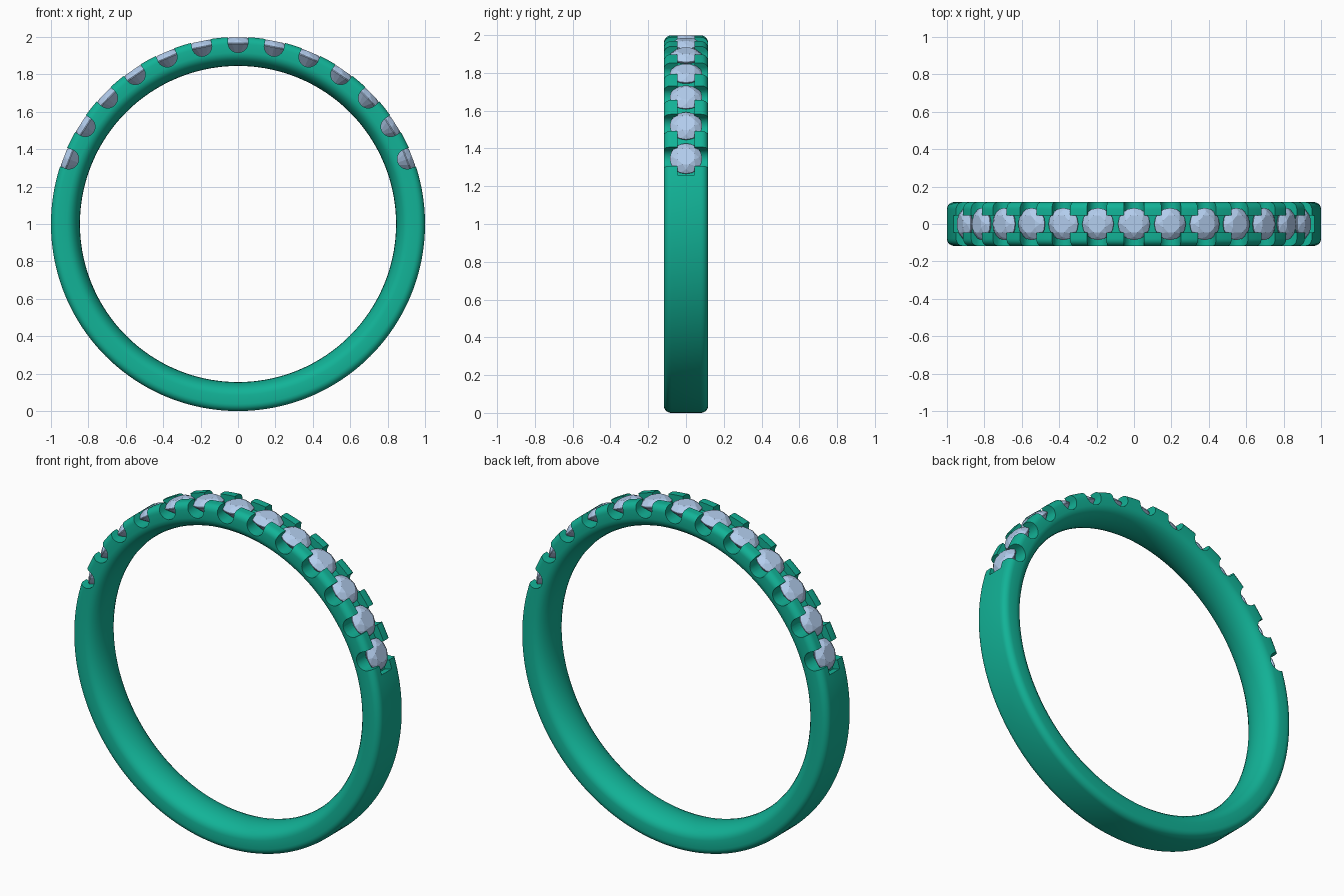
import bpy, bmesh, math
from mathutils import Matrix, Vector

if "Cube" in bpy.data.objects:
    bpy.data.objects.remove(bpy.data.objects["Cube"])

COUNT, STEP = 13, math.radians(11.5)   # stones along the top of the band
CENTRE = Vector((0, 0, 1))


def material(name, colour):
    m = bpy.data.materials.new(name)
    m.diffuse_color = colour
    m.use_nodes = True
    m.node_tree.nodes["Principled BSDF"].inputs["Base Color"].default_value = m.diffuse_color
    return m


def make_object(name, bm, mat=None):
    bmesh.ops.recalc_face_normals(bm, faces=bm.faces[:])
    me = bpy.data.meshes.new(name)
    bm.to_mesh(me)
    bm.free()
    ob = bpy.data.objects.new(name, me)
    bpy.context.collection.objects.link(ob)
    if mat:
        me.materials.append(mat)
    return ob


def polar(angle, r, y):
    """Point on the ring; angle 0 is the top, positive towards +x."""
    return CENTRE + Vector((r * math.sin(angle), y, r * math.cos(angle)))


def sweep(profile, angles, closed):
    """Sweep a closed (r, y) profile around the ring axis."""
    bm = bmesh.new()
    rings = [[bm.verts.new(polar(a, r, y)) for r, y in profile] for a in angles]
    n = len(profile)
    for i in range(len(rings) if closed else len(rings) - 1):
        p, q = rings[i], rings[(i + 1) % len(rings)]
        for j in range(n):
            k = (j + 1) % n
            bm.faces.new((p[j], p[k], q[k], q[j]))
    if not closed:
        bm.faces.new(rings[0])
        bm.faces.new(rings[-1])
    return bm


teal = material("band_teal", (0.006, 0.45, 0.31, 1))
ice = material("stone_blue", (0.45, 0.61, 0.85, 1))

# Band: rounded outer corners, comfort-fit inside
half = [(1.0, 0.0), (1.0, 0.078)]
half += [(0.962 + 0.038 * math.cos(t), 0.079 + 0.038 * math.sin(t))
         for t in (math.radians(d) for d in (15, 30, 45, 60, 75, 90))]
half += [(0.845 + 0.07 * (1 - math.cos(t)), 0.117 * math.sin(t))
         for t in (math.radians(d) for d in (90, 75, 60, 45, 30, 15, 0))]
profile = half + [(r, -y) for r, y in reversed(half[1:-1])]
band = make_object("band", sweep(profile, [math.tau * i / 192 for i in range(192)], True), teal)

stone_angles = [(i - (COUNT - 1) / 2) * STEP for i in range(COUNT)]

# Cutter: U-shaped notches across the band, one below each stone
bm = bmesh.new()
w, base = 0.053, 0.969
outline = [(w, 1.1)] + [(w * math.cos(t), base - w * math.sin(t))
                        for t in (math.pi * i / 16 for i in range(17))] + [(-w, 1.1)]
for a in stone_angles:
    rot = Matrix.Translation(CENTRE) @ Matrix.Rotation(a, 4, 'Y')
    front, back = [[bm.verts.new(rot @ Vector((t, y, r))) for t, r in outline]
                   for y in (-0.2, 0.2)]
    bm.faces.new(front)
    bm.faces.new(back)
    for j in range(len(outline)):
        k = (j + 1) % len(outline)
        bm.faces.new((front[j], front[k], back[k], back[j]))
notches = make_object("notch_cutter", bm)

# Cutter: shallow channel down the middle that leaves pairs of prongs
end = math.radians(75)
channel = make_object("channel_cutter", sweep(
    [(0.955, -0.046), (0.955, 0.046), (1.1, 0.046), (1.1, -0.046)],
    [-end + 2 * end * i / 90 for i in range(91)], False))

bpy.context.view_layer.objects.active = band
for cutter in (notches, channel):
    mod = band.modifiers.new(cutter.name, 'BOOLEAN')
    mod.operation, mod.solver, mod.object = 'DIFFERENCE', 'EXACT', cutter
    bpy.ops.object.modifier_apply(modifier=mod.name)
    bpy.data.objects.remove(cutter)

bpy.ops.object.select_all(action='DESELECT')
band.select_set(True)
bpy.ops.object.shade_smooth_by_angle(angle=math.radians(30))

# Stones: round brilliants, faceted by a convex hull (radius, height, sides, turn)
tiers = [(0.048, 0.997, 8, 0.5), (0.069, 0.985, 8, 0.0),
         (0.086, 0.968, 16, 0.0), (0.086, 0.963, 16, 0.0)]
bm = bmesh.new()
for r, h, n, turn in tiers:
    for i in range(n):
        t = math.tau * (i + turn) / n
        bm.verts.new((r * math.cos(t), r * math.sin(t), h))
bm.verts.new((0, 0, 0.885))
bmesh.ops.convex_hull(bm, input=bm.verts[:])
first = make_object("stone_01", bm, ice)
for i, a in enumerate(stone_angles):
    ob = first
    if i:
        ob = bpy.data.objects.new(f"stone_{i + 1:02d}", first.data)
        bpy.context.collection.objects.link(ob)
    ob.location = CENTRE
    ob.rotation_euler = (0, a, 0)
